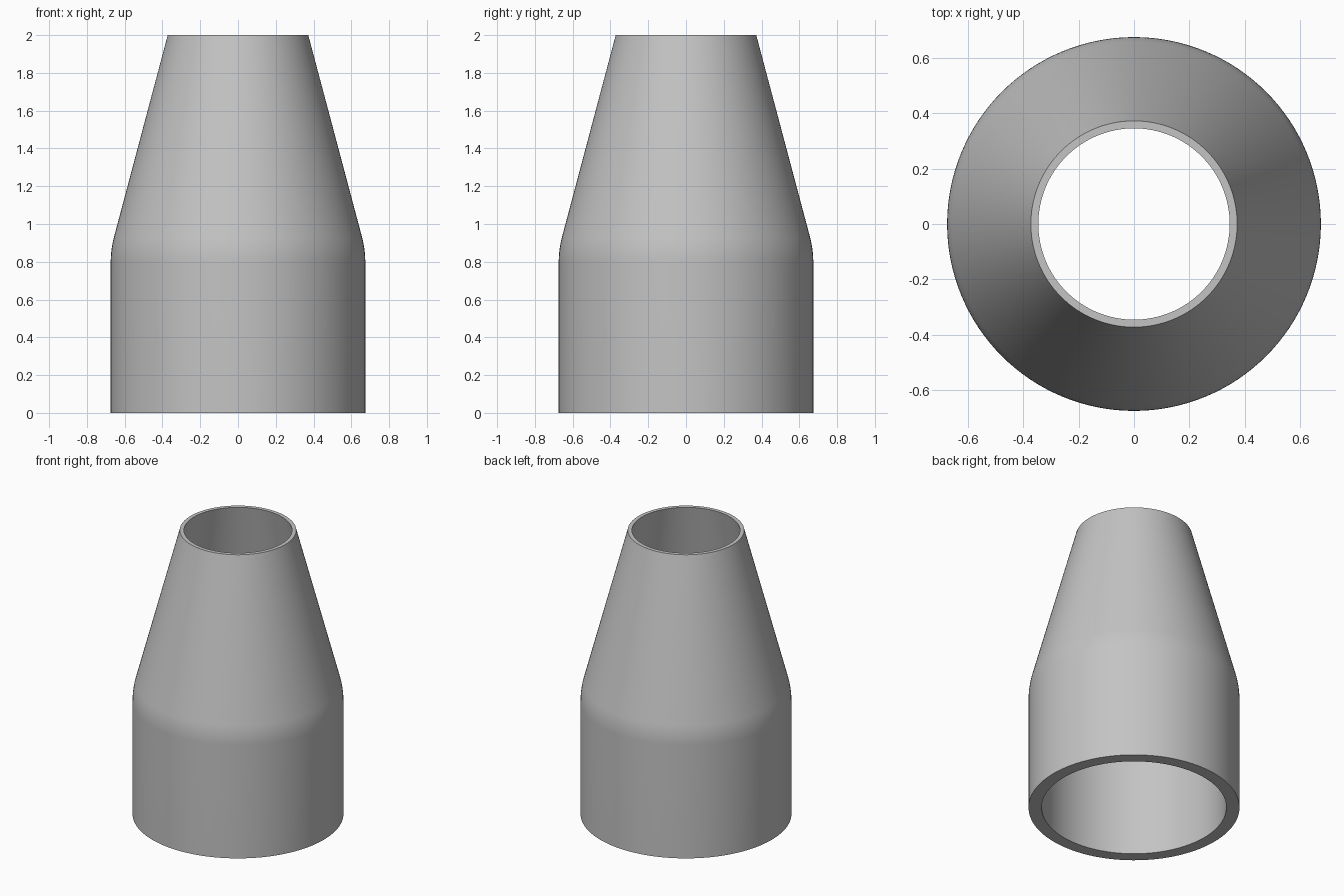
import bpy
import bmesh
import math
from mathutils import Vector

cube = bpy.data.objects.get("Cube")
if cube:
    bpy.data.objects.remove(cube, do_unlink=True)

SEGMENTS = 128
HEIGHT = 2.0


def wall(base_radius, top_radius, shoulder_z, blend):
    """Profile of a straight wall, rounded shoulder and cone, bottom to top."""
    corner = Vector((base_radius, 0, shoulder_z))
    top = Vector((top_radius, 0, HEIGHT))
    start = corner - Vector((0, 0, blend))
    end = corner + (top - corner).normalized() * blend
    steps = 8
    curve = []
    for i in range(steps + 1):
        t = i / steps
        curve.append(start.lerp(corner, t).lerp(corner.lerp(end, t), t))
    return [Vector((base_radius, 0, 0))] + curve + [top]


# Closed section: outer wall up, inner wall back down
outer = wall(0.674, 0.372, 0.865, 0.07)
inner = wall(0.59, 0.345, 0.865, 0.07)
section = outer + inner[::-1]

# Revolve the section around z
bm = bmesh.new()
verts = [bm.verts.new(p) for p in section]
edges = [bm.edges.new((v, verts[(i + 1) % len(verts)])) for i, v in enumerate(verts)]
bmesh.ops.spin(bm, geom=verts + edges, cent=(0, 0, 0), axis=(0, 0, 1),
               angle=math.tau, steps=SEGMENTS, use_merge=False)
bmesh.ops.remove_doubles(bm, verts=bm.verts, dist=0.0001)
bmesh.ops.recalc_face_normals(bm, faces=bm.faces)
mesh = bpy.data.meshes.new("reducer_sleeve")
bm.to_mesh(mesh)
bm.free()

sleeve = bpy.data.objects.new("reducer_sleeve", mesh)
bpy.context.collection.objects.link(sleeve)

# Plain grey
grey = bpy.data.materials.new("light_grey")
grey.use_nodes = True
colour = (0.55, 0.55, 0.55, 1)
grey.diffuse_color = colour
grey.node_tree.nodes["Principled BSDF"].inputs["Base Color"].default_value = colour
mesh.materials.append(grey)

# Smooth walls, sharp rims
bpy.ops.object.select_all(action="DESELECT")
sleeve.select_set(True)
bpy.context.view_layer.objects.active = sleeve
bpy.ops.object.shade_smooth_by_angle(angle=math.radians(30))
